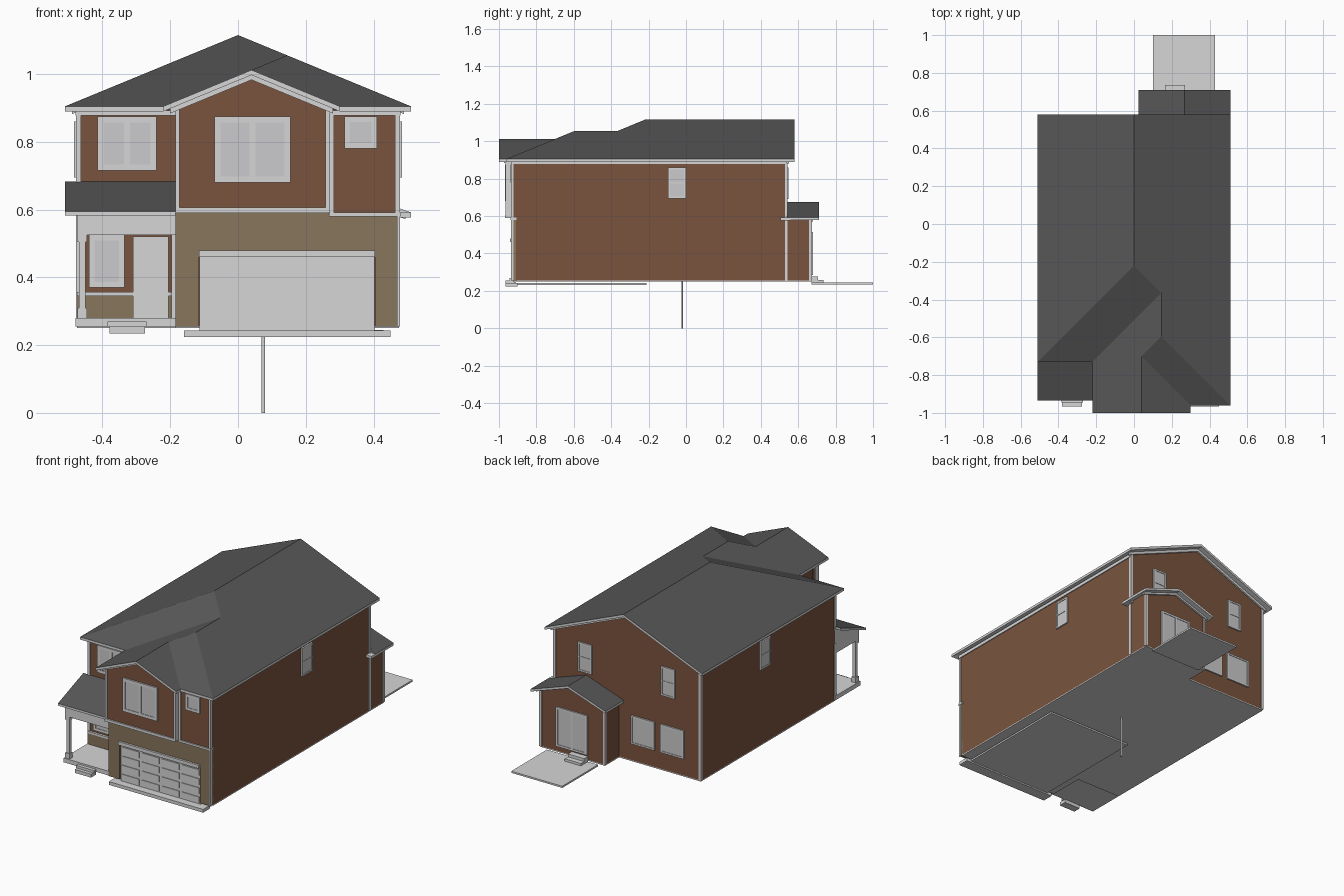
import bpy, bmesh

if "Cube" in bpy.data.objects:
    bpy.data.objects.remove(bpy.data.objects["Cube"])


def material(name, r, g, b):
    m = bpy.data.materials.new(name)
    m.diffuse_color = (r, g, b, 1)
    m.use_nodes = True
    m.node_tree.nodes["Principled BSDF"].inputs["Base Color"].default_value = m.diffuse_color
    return m


WHITE = material("white_trim", .67, .67, .67)
GLASS = material("pale_glass", .60, .60, .61)
BROWN = material("brown_siding", .195, .088, .048)
TAN = material("tan_stone", .245, .180, .108)
ROOF = material("dark_shingle", .095, .095, .095)


def finish(name, bm, *mats):
    bmesh.ops.recalc_face_normals(bm, faces=bm.faces[:])
    me = bpy.data.meshes.new(name)
    bm.to_mesh(me)
    bm.free()
    for m in mats:
        me.materials.append(m)
    ob = bpy.data.objects.new(name, me)
    bpy.context.collection.objects.link(ob)
    return ob


def boxes(name, mat, *dims):
    """Each dim is x0, x1, y0, y1, z0, z1."""
    bm = bmesh.new()
    for x0, x1, y0, y1, z0, z1 in dims:
        vs = bmesh.ops.create_cube(bm, size=1)["verts"]
        for v in vs:
            v.co = (x1 if v.co.x > 0 else x0, y1 if v.co.y > 0 else y0, z1 if v.co.z > 0 else z0)
    return finish(name, bm, mat)


def prism(name, mat, pts, axis, a, b):
    """Extrude a 2D profile along an axis from a to b."""
    def place(p, t):
        return {"x": (t, p[0], p[1]), "y": (p[0], t, p[1]), "z": (p[0], p[1], t)}[axis]
    bm = bmesh.new()
    lo = [bm.verts.new(place(p, a)) for p in pts]
    hi = [bm.verts.new(place(p, b)) for p in pts]
    bm.faces.new(lo)
    bm.faces.new(hi)
    for i in range(len(pts)):
        j = (i + 1) % len(pts)
        bm.faces.new((lo[i], lo[j], hi[j], hi[i]))
    return finish(name, bm, mat)


def roof(name, polys, thick=.015):
    """Shingle sheet with white fascia and soffit beneath."""
    bm = bmesh.new()
    top, low = {}, {}
    for poly in polys:
        for p in poly:
            if p not in top:
                top[p] = bm.verts.new(p)
                low[top[p]] = bm.verts.new((p[0], p[1], p[2] - thick))
    for poly in polys:
        bm.faces.new([top[p] for p in poly])
    sides = [e.verts[:] for e in bm.edges if len(e.link_faces) == 1]
    for poly in polys:
        bm.faces.new([low[top[p]] for p in reversed(poly)]).material_index = 1
    for a, b in sides:
        bm.faces.new((a, b, low[b], low[a])).material_index = 1
    return finish(name, bm, ROOF, WHITE)


def plate(side, p, u0, u1, z0, z1, d0, d1):
    """Box dims for a plate standing d0..d1 proud of a wall plane p."""
    s = -1 if side in ("front", "left") else 1
    a, b = sorted((p + s * d0, p + s * d1))
    return (u0, u1, a, b, z0, z1) if side in ("front", "back") else (a, b, u0, u1, z0, z1)


def window(name, side, p, u0, u1, z0, z1, cols=1, w=.014, rail=False):
    bars = [(u0, u1, z0, z0 + w), (u0, u1, z1 - w, z1)]
    for i in range(cols + 1):
        c = u0 + w / 2 + (u1 - u0 - w) * i / cols
        bars.append((c - w / 2, c + w / 2, z0 + w, z1 - w))
    if rail:
        c = (z0 + z1) / 2
        bars.append((u0 + w, u1 - w, c - .003, c + .003))
    boxes(name + "_frame", WHITE, *[plate(side, p, *b, -.002, .009) for b in bars])
    boxes(name + "_glass", GLASS, plate(side, p, u0 + w / 2, u1 - w / 2, z0 + w / 2, z1 - w / 2, 0, .006))


def rake(name, x0, x1, z, rise, t, ya, yb):
    m = (x0 + x1) / 2
    prism(name, WHITE, [(x0, z), (m, z + rise), (x1, z), (x1, z - t), (m, z + rise - t), (x0, z - t)], "y", ya, yb)


# Main roof: hipped ridge, offset front hip and front gable
E, S = .905, .412
L, F = (-.51, -.73, E), (-.22, -.73, E)
BL, BR, RB, RF = (-.51, .58, E), (.51, .58, E), (0, .58, E + .51 * S), (0, -.22, E + .51 * S)
H1, H2 = (.145, -.365, E + .365 * S), (.145, -.595, E + .365 * S)
G1, G2 = (.04, -.70, E + .26 * S), (.04, -1, E + .26 * S)
GL, GR, V, C = (-.22, -1, E), (.30, -1, E), (.30, -.96, E), (.51, -.96, E)
roof("main_roof", [(BL, L, RF, RB), (BR, RB, RF, H1, H2, C), (L, F, H1, RF),
                   (F, GL, G2, G1, H2, H1), (C, H2, G1, V), (G2, GR, V, G1)])

# Walls
foot = [(-.475, .54), (-.475, -.70), (-.185, -.70), (-.185, -.91), (.475, -.91), (.475, .54)]
prism("house_walls", BROWN, foot, "z", .256, .895)
prism("house_floor", WHITE, foot, "z", .25, .256)
prism("back_gable_wall", BROWN, [(-.475, .89), (.475, .89), (.475, .902), (0, 1.097), (-.475, .902)], "y", .50, .54)
boxes("front_right_upper_wall", BROWN, (.265, .475, -.93, -.90, .585, .895))
prism("front_bay_wall", BROWN, [(-.18, .60), (.267, .60), (.267, .90), (.04, .995), (-.18, .90)], "y", -.96, -.80)

# Garage front with opening
boxes("garage_stone_front", TAN, (-.185, -.115, -.93, -.70, .255, .59), (.405, .475, -.93, -.905, .255, .59),
      (-.115, .405, -.93, -.905, .47, .59))
boxes("garage_header", WHITE, (-.115, .405, -.942, -.91, .46, .48))
boxes("garage_door", WHITE, (-.113, .403, -.92, -.908, .225, .46))
boxes("garage_door_panels", WHITE, *[(-.105 + .129 * i, .008 + .129 * i, -.924, -.919, .25 + .053 * j, .285 + .053 * j)
                                     for i in range(4) for j in range(4)])
boxes("garage_slab", WHITE, (-.13, .42, -.91, -.21, .232, .242), (-.16, .45, -.965, -.90, .224, .243))

# Trim bands and corner boards
boxes("front_bands", WHITE, (-.185, .272, -.968, -.905, .59, .606), (.268, .48, -.938, -.905, .58, .592))
corners = [(-.185, -.172, -.966, -.93, .60, .905), (.258, .272, -.966, -.92, .60, .905),
           (.272, .284, -.936, -.92, .59, .89), (.463, .478, -.936, -.922, .585, .895),
           (.469, .478, -.936, -.922, .255, .585), (-.478, -.464, -.706, -.69, .66, .895),
           (-.478, -.464, -.706, -.69, .28, .585), (-.196, -.185, -.706, -.69, .28, .585),
           (-.478, -.463, .528, .544, .255, .895), (.463, .478, .528, .544, .255, .895),
           (.463, .478, .658, .674, .255, .585), (.052, .066, .658, .674, .255, .585)]
boxes("corner_boards", WHITE, *corners)
boxes("eave_frieze", WHITE, (-.48, -.475, -.705, .544, .878, .897), (.475, .48, -.935, .544, .878, .897),
      (-.478, -.185, -.706, -.70, .878, .893), (.27, .478, -.936, -.93, .878, .893))
rake("front_gable_trim", -.20, .28, .90, .24 * S, .016, -.972, -.958)
rake("back_gable_trim", -.49, .49, .90, .49 * S, .018, .538, .55)

# Windows
window("front_left_window", "front", -.70, -.415, -.24, .715, .875, 2, .018)
window("front_bay_window", "front", -.96, -.07, .155, .68, .875, 2, .018)
window("front_right_window", "front", -.93, .315, .41, .78, .875, 1, .016)
window("porch_window", "front", -.70, -.44, -.335, .37, .525, 1, .016)
for side, p in (("left", -.475), ("right", .475)):
    window(side + "_window", side, p, -.095, 0, .695, .86, 1, .010, True)
for i, (a, b) in enumerate([(-.31, -.22), (.227, .317)]):
    window("back_upper_window_%d" % i, "back", .54, a, b, .69, .86, 1, .010, True)
for i, (a, b) in enumerate([(-.367, -.215), (-.178, -.026)]):
    window("back_lower_window_%d" % i, "back", .54, a, b, .355, .52, 1, .010)
window("patio_door", "back", .67, .165, .367, .285, .515, 2, .012)

# Front porch
boxes("porch_stone", TAN, (-.475, -.185, -.708, -.69, .256, .345))
boxes("porch_stone_cap", WHITE, (-.475, -.185, -.713, -.69, .345, .357))
boxes("front_door", WHITE, (-.31, -.205, -.716, -.70, .28, .52))
boxes("front_door_panel", WHITE, (-.295, -.22, -.72, -.714, .30, .505))
boxes("porch_deck", WHITE, (-.48, -.185, -.925, -.69, .255, .28))
boxes("porch_beam", WHITE, (-.475, -.185, -.92, -.89, .525, .583), (-.475, -.445, -.89, -.70, .525, .583))
boxes("porch_post", WHITE, (-.470, -.450, -.915, -.895, .28, .525), (-.474, -.446, -.919, -.891, .28, .31),
      (-.474, -.446, -.919, -.891, .505, .527), (-.196, -.184, -.915, -.895, .28, .525))
prism("porch_roof_end", WHITE, [(-.915, .58), (-.70, .58), (-.70, .667), (-.915, .583)], "x", -.475, -.185)
roof("porch_roof", [((-.51, -.935, .595), (-.185, -.935, .595), (-.185, -.70, .683), (-.51, -.70, .683))], .013)
boxes("porch_steps", WHITE, (-.385, -.27, -.945, -.92, .255, .27), (-.38, -.275, -.965, -.92, .235, .255))

# Back extension with small gable roof
prism("back_extension_walls", BROWN, [(.055, .256), (.475, .256), (.475, .59), (.265, .655), (.055, .59)], "y", .53, .67)
boxes("back_extension_floor", WHITE, (.055, .475, .54, .67, .25, .256))
roof("back_extension_roof", [((.025, .54, .592), (.025, .71, .592), (.267, .71, .675), (.267, .54, .675)),
                             ((.267, .54, .675), (.267, .71, .675), (.51, .71, .592), (.51, .54, .592))], .014)
rake("back_extension_trim", .04, .494, .584, .077, .012, .668, .68)
boxes("back_extension_eave", WHITE, (.475, .51, .505, .56, .577, .592))

# Patio, back steps and ground pipe
boxes("patio", WHITE, (.10, .43, .67, 1.0, .235, .245))
boxes("back_steps", WHITE, (.165, .27, .67, .705, .25, .276), (.165, .27, .67, .735, .243, .259))
bm = bmesh.new()
bmesh.ops.create_cone(bm, cap_ends=True, segments=12, radius1=.005, radius2=.005, depth=.25)
bmesh.ops.translate(bm, vec=(.075, -.02, .125), verts=bm.verts[:])
finish("ground_pipe", bm, WHITE)
